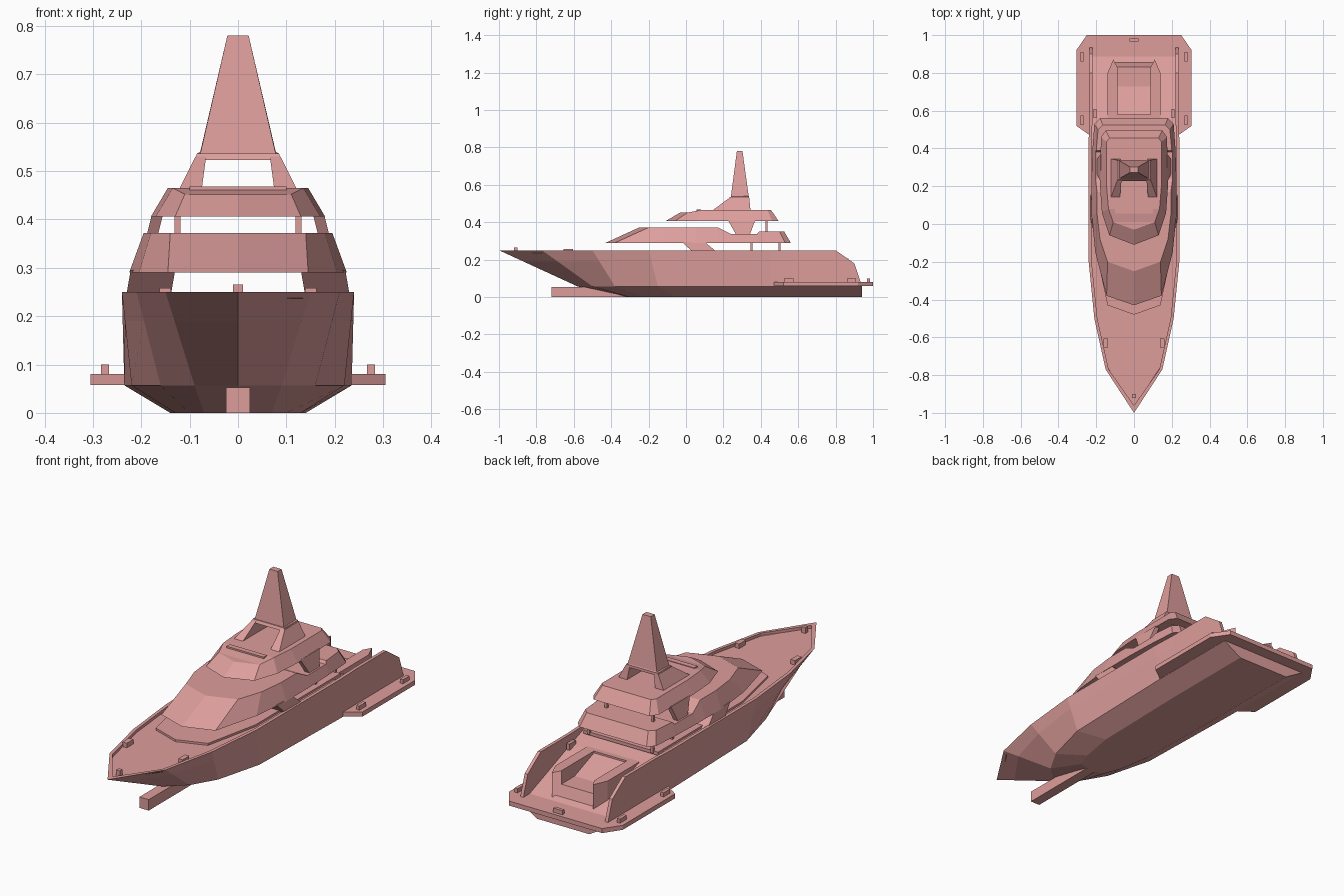
import bpy
import bmesh
from mathutils import Vector

default_cube = bpy.data.objects.get("Cube")
if default_cube:
    bpy.data.objects.remove(default_cube, do_unlink=True)

# One flat colour for the whole boat
paint = bpy.data.materials.new("dusty_pink")
paint.use_nodes = True
colour = (0.72, 0.34, 0.33, 1)
paint.diffuse_color = colour
paint.node_tree.nodes["Principled BSDF"].inputs["Base Color"].default_value = colour


def flip(point):
    return Vector((-point[0], point[1], point[2]))


def loft(name, rings, twin=False):
    """Skin closed rings of equal length; twin adds a mirrored copy."""
    mesh_builder = bmesh.new()
    copies = [rings]
    if twin:
        copies.append([[flip(point) for point in ring] for ring in rings])
    for copy in copies:
        loops = [[mesh_builder.verts.new(point) for point in ring] for ring in copy]
        for lower, upper in zip(loops, loops[1:]):
            for i in range(len(lower)):
                mesh_builder.faces.new((lower[i - 1], lower[i], upper[i], upper[i - 1]))
        for loop in (loops[0], loops[-1]):
            if any(abs(vert.co.x) > 0.001 for vert in loop):
                mesh_builder.faces.new(loop)
    bmesh.ops.remove_doubles(mesh_builder, verts=mesh_builder.verts, dist=0.0005)
    bmesh.ops.recalc_face_normals(mesh_builder, faces=mesh_builder.faces)
    mesh = bpy.data.meshes.new(name)
    mesh_builder.to_mesh(mesh)
    mesh_builder.free()
    mesh.materials.append(paint)
    part = bpy.data.objects.new(name, mesh)
    bpy.context.scene.collection.objects.link(part)
    return part


def span(name, rows):
    """Loft half-width rows running along the boat across to their mirror images."""
    rings = []
    for station in zip(*rows):
        rings.append(list(station) + [flip(point) for point in reversed(station)])
    return loft(name, rings)


def row(points, height=None):
    if height is None:
        return [Vector(point) for point in points]
    return [Vector((x, y, height)) for x, y in points]


def box(name, x_range, y_range, z_range, twin=False):
    corners = [(x_range[i], y_range[j]) for i, j in ((0, 0), (1, 0), (1, 1), (0, 1))]
    return loft(name, [row(corners, z) for z in z_range], twin)


def wall(name, outer, inner, lower, upper):
    """Mirrored side panel: each end gives (y start, y end, z, sideways shift)."""
    rings = []
    for start, end, z, shift in (lower, upper):
        corners = ((inner, start), (outer, start), (outer, end), (inner, end))
        rings.append(row([(x - shift, y) for x, y in corners], z))
    return loft(name, rings, twin=True)


# Hull with bulwark, sunken deck and sloping stern
stern = (0.57, 0.8, 0.9, 0.94)
rim = row([(0, -1), (0.15, -0.77), (0.21, -0.5), (0.24, -0.2), (0.24, 0.45)]
          + [(0.235, y) for y in stern], 0.25)
rim[-2].z, rim[-1].z = 0.18, 0.062
chine = row([(0, -0.58), (0.09, -0.5), (0.16, -0.38), (0.22, -0.15), (0.235, 0.45)]
            + [(0.235, y) for y in stern], 0.057)
bottom = row([(0, -0.32), (0.07, -0.3), (0.1, -0.22), (0.13, -0.05), (0.14, 0.45)]
             + [(0.14, y) for y in stern], 0)
knuckle = [top.lerp(low, 0.31) for top, low in zip(rim, chine)]
inner_rim = [Vector((max(p.x - 0.016, 0), p.y, p.z)) for p in rim]
inner_rim[0].y += 0.04
deck = []
for point in inner_rim:
    ramp = 0.2 - (point.y - 0.57) * 0.38
    level = ramp if point.y > 0.5 else 0.236
    deck.append(Vector((point.x, point.y, min(level, point.z))))
span("hull", [bottom, chine, knuckle, rim, inner_rim, deck])
box("bow_bulb", (-0.025, 0.025), (-0.72, -0.28), (0, 0.053))

# Low foredeck step around the cabin
step = [(0, -0.48), (0.14, -0.43), (0.2, -0.15), (0.2, 0.5)]
span("foredeck_step", [row(step, 0.23), row(step, 0.246)])

# Swim platform
edge = [(0.235, 0.47), (0.305, 0.52), (0.305, 0.92), (0.25, 1)]
span("swim_platform", [row(edge, 0.058), row(edge, 0.08)])

# Aft tub: open box between the side ramps
tub = [(0.14, 0.55), (0.14, 0.8), (0.11, 0.87)]
well = [(0.088, 0.57), (0.088, 0.79), (0.088, 0.83)]
span("aft_tub", [row(tub, 0.06), row(tub, 0.205), row(well, 0.205), row(well, 0.14)])
for end_y in (0.55,):
    box("tub_front_wall", (-0.14, 0.14), (end_y, end_y + 0.03), (0.1, 0.205))

# Lower cabin roof, stepping down to the aft awning
cabin_low = row([(0, -0.43), (0.145, -0.38), (0.205, -0.15), (0.225, 0.05), (0.225, 0.17),
                 (0.225, 0.24), (0.22, 0.38), (0.22, 0.39), (0.21, 0.53), (0.18, 0.56)], 0.29)
cabin_high = row([(0, -0.25, 0.372), (0.14, -0.2, 0.372), (0.18, -0.08, 0.372),
                  (0.195, 0.05, 0.372), (0.195, 0.17, 0.372), (0.205, 0.24, 0.337),
                  (0.205, 0.38, 0.337), (0.2, 0.39, 0.35), (0.19, 0.5, 0.35), (0.165, 0.525, 0.35)])
span("lower_cabin_roof", [cabin_low, cabin_high])

# Upper deck roof
roof_low = row([(0, -0.11), (0.13, -0.06), (0.17, 0.06), (0.18, 0.2), (0.175, 0.46), (0.15, 0.495)], 0.406)
roof_high = row([(0, -0.03), (0.11, 0.01), (0.135, 0.08), (0.145, 0.2), (0.145, 0.435), (0.13, 0.455)], 0.465)
roof_high[0].z = roof_high[1].z = 0.452
span("upper_deck_roof", [roof_low, roof_high])
box("roof_visor", (-0.1, 0.1), (0.055, 0.08), (0.455, 0.468))

# Side panels holding up the roofs
wall("lower_side_panel", 0.232, 0.14, (0.04, 0.17, 0.236, 0), (-0.02, 0.1, 0.295, 0.01))
wall("upper_side_panel", 0.198, 0.175, (0.27, 0.34, 0.33, 0), (0.225, 0.37, 0.41, 0.02))

# Slim posts
for post_x, post_y, low, high in ((0.17, 0.35, 0.236, 0.3), (0.17, 0.5, 0.236, 0.3),
                                  (0.125, 0.43, 0.34, 0.41)):
    box("roof_post", (post_x - 0.006, post_x + 0.006), (post_y - 0.006, post_y + 0.006), (low, high), twin=True)

# Mast on an open arch
leg_foot = [(0.075, 0.14), (0.122, 0.14), (0.122, 0.345), (0.075, 0.345)]
leg_head = [(0.066, 0.232), (0.088, 0.232), (0.088, 0.338), (0.066, 0.338)]
loft("mast_leg", [row(leg_foot, 0.462), row(leg_head, 0.53)], twin=True)
mast_front = row([(0.088, 0.228, 0.523), (0.085, 0.235, 0.536), (0.078, 0.24, 0.536), (0.022, 0.272, 0.78)])
mast_back = row([(0.088, 0.338, 0.523), (0.085, 0.338, 0.536), (0.078, 0.335, 0.54), (0.022, 0.302, 0.78)])
span("mast", [mast_front, mast_back])

# Mooring cleats on the foredeck and the platform
def cleat(name, x, y, base, top, half_x, half_y, twin=True):
    box(name, (x - half_x, x + half_x), (y - half_y, y + half_y), (base, top), twin)


cleat("bow_cleat", 0, -0.91, 0.235, 0.265, 0.01, 0.01, twin=False)
cleat("foredeck_cleat", 0.15, -0.63, 0.235, 0.258, 0.012, 0.025)
for cleat_y in (0.55, 0.885):
    cleat("platform_cleat", 0.275, cleat_y, 0.078, 0.1, 0.008, 0.025)
cleat("stern_cleat", 0, 0.975, 0.078, 0.1, 0.025, 0.008, twin=False)
cleat("side_deck_cleat", 0.207, 0.585, 0.19, 0.22, 0.008, 0.025)
